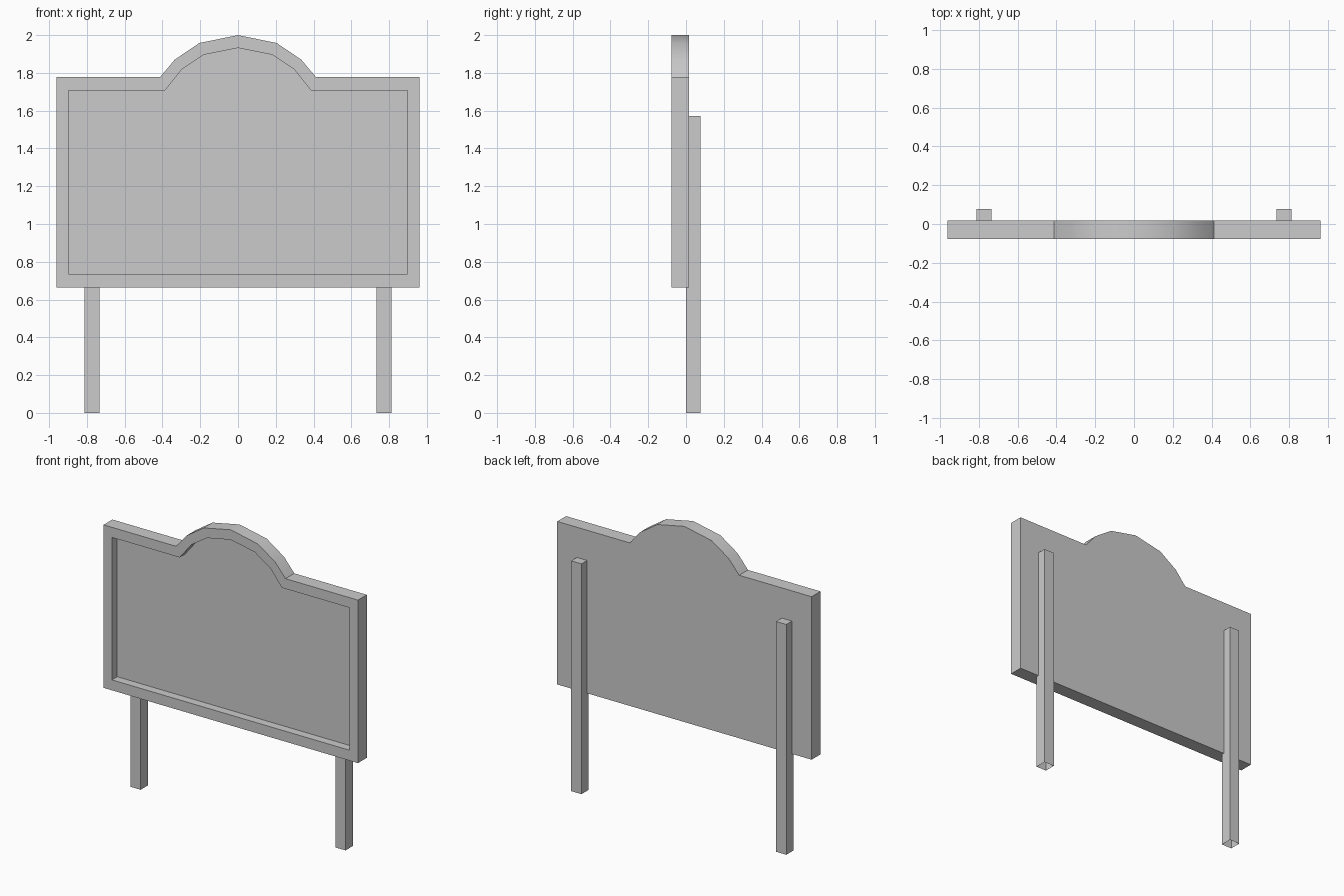
import bpy, bmesh, math

if "Cube" in bpy.data.objects:
    bpy.data.objects.remove(bpy.data.objects["Cube"])

FRONT, BACK, RECESS = -0.078, 0.017, -0.021


def finish(name, bm):
    bmesh.ops.recalc_face_normals(bm, faces=bm.faces)
    mesh = bpy.data.meshes.new(name)
    bm.to_mesh(mesh)
    bm.free()
    obj = bpy.data.objects.new(name, mesh)
    bpy.context.collection.objects.link(obj)
    return obj


def mirrored(half):
    """Closed outline from a right half that runs bottom corner to top centre."""
    return half + [(-x, z) for x, z in reversed(half) if x > 0]


# Sign board: arched outline with a raised rim round a recessed panel
outer = mirrored([(0.96, 0.665), (0.96, 1.777), (0.413, 1.777),
                  (0.335, 1.87), (0.205, 1.958), (0, 2.0)])
inner = mirrored([(0.897, 0.736), (0.897, 1.708), (0.386, 1.708),
                  (0.296, 1.82), (0.18, 1.896), (0, 1.932)])

bm = bmesh.new()
rings = [[bm.verts.new((x, y, z)) for x, z in outline]
         for outline, y in ((outer, BACK), (outer, FRONT), (inner, FRONT), (inner, RECESS))]
for a, b in zip(rings, rings[1:]):
    for i in range(len(a)):
        j = (i + 1) % len(a)
        bm.faces.new((a[i], a[j], b[j], b[i]))
bm.faces.new(rings[0])
bm.faces.new(rings[-1])
board = finish("sign_board", bm)

# The arch is softly shaded, all other edges stay sharp
bpy.context.view_layer.objects.active = board
board.select_set(True)
bpy.ops.object.shade_smooth_by_angle(angle=math.radians(30))
board.select_set(False)

# Posts: square, open at the foot, sunk slightly into the back of the board
W, D, H = 0.077, 0.078, 1.571
for side, sx in (("left", -1), ("right", 1)):
    bm = bmesh.new()
    bmesh.ops.create_cube(bm, size=1)
    bmesh.ops.scale(bm, vec=(W, D, H), verts=bm.verts)
    bmesh.ops.translate(bm, vec=(sx * 0.773, D / 2, H / 2), verts=bm.verts)
    foot = [f for f in bm.faces if f.calc_center_median().z < 0.01]
    bmesh.ops.delete(bm, geom=foot, context='FACES_ONLY')
    finish(side + "_post", bm)
